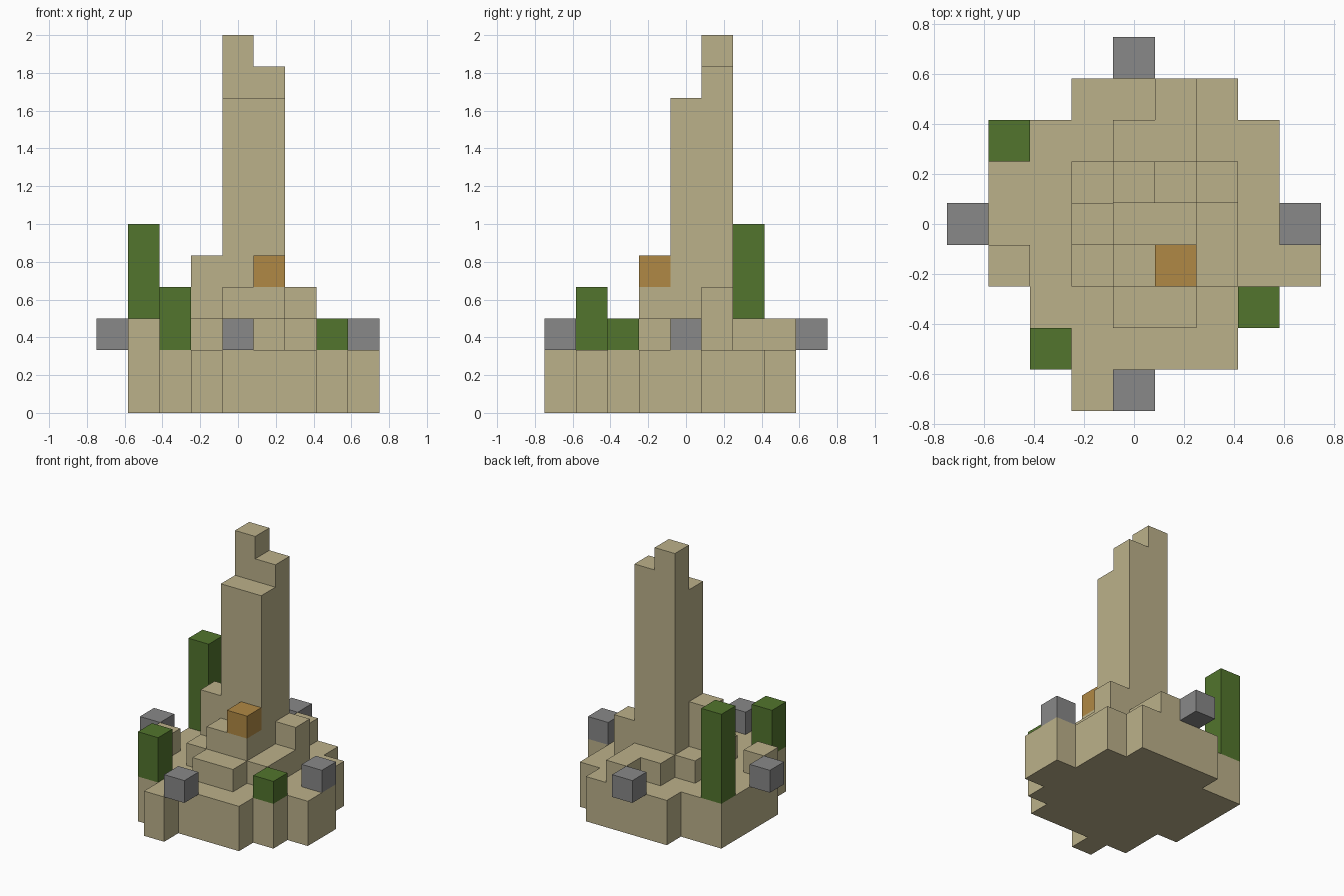
import bpy
import bmesh
from math import radians
from mathutils import Vector

cube = bpy.data.objects.get("Cube")
if cube:
    bpy.data.objects.remove(cube, do_unlink=True)

U = 1 / 6  # edge of one block


def material(name, rgb):
    m = bpy.data.materials.new(name)
    m.use_nodes = True
    colour = (*rgb, 1)
    m.diffuse_color = colour
    m.node_tree.nodes["Principled BSDF"].inputs["Base Color"].default_value = colour
    return m


sandstone = material("sandstone", (0.50, 0.44, 0.255))
leaf = material("leaf_green", (0.084, 0.178, 0.026))
stone = material("stone_grey", (0.246, 0.246, 0.246))
amber = material("amber", (0.434, 0.25, 0.058))


def span(x0, x1, y0, y1, z0, z1):
    """Block cells from x0..x1 and y0..y1 inclusive, levels z0 up to z1."""
    return {(x, y, z) for x in range(x0, x1 + 1)
            for y in range(y0, y1 + 1) for z in range(z0, z1)}


def part(name, mat, *spans):
    """Outer shell of the joined cells, with flat areas merged."""
    cells = set().union(*(span(*s) for s in spans))
    bm = bmesh.new()
    for cell in cells:
        centre = Vector(cell) + Vector((0, 0, 0.5))
        for axis in range(3):
            for sign in (-1, 1):
                n = Vector((0, 0, 0))
                n[axis] = sign
                if tuple(int(c) for c in Vector(cell) + n) in cells:
                    continue
                a = Vector((0, 0, 0))
                a[(axis + 1) % 3] = 0.5
                b = n.cross(a)
                mid = centre + n / 2
                corners = (mid - a - b, mid + a - b, mid + a + b, mid - a + b)
                bm.faces.new([bm.verts.new(c * U) for c in corners])
    bmesh.ops.remove_doubles(bm, verts=bm.verts, dist=0.001)
    bmesh.ops.dissolve_limit(bm, angle_limit=radians(1),
                             verts=bm.verts, edges=bm.edges)
    mesh = bpy.data.meshes.new(name)
    bm.to_mesh(mesh)
    bm.free()
    mesh.materials.append(mat)
    bpy.context.collection.objects.link(bpy.data.objects.new(name, mesh))


# Stepped foundation
part("base", sandstone,
     (-1, 2, 3, 3, 0, 2), (-3, 3, 0, 2, 0, 2), (-3, 3, -1, -1, 0, 2),
     (-2, 3, -2, -2, 0, 2), (-2, 2, -3, -3, 0, 2),
     (-1, -1, -4, -4, 0, 2), (4, 4, -1, 0, 0, 2))

# Raised ledges around the tower
part("terrace", sandstone,
     (-1, 2, -1, 1, 2, 3), (0, 1, -2, -2, 2, 3), (0, 1, 2, 2, 2, 3),
     (1, 1, 3, 3, 2, 3), (0, 1, -1, -1, 3, 4), (2, 2, 1, 1, 3, 4),
     (-1, -1, 0, 0, 3, 5))
part("corner_block", sandstone, (-3, -3, -1, -1, 2, 3))

# Tower with stepped top
part("tower", sandstone,
     (0, 1, 0, 1, 3, 10), (0, 1, 1, 1, 10, 11), (0, 0, 1, 1, 11, 12))

# Plants
part("tall_plant", leaf, (-3, -3, 2, 2, 2, 6))
part("medium_plant", leaf, (-2, -2, -3, -3, 2, 4))
part("small_plant", leaf, (3, 3, -2, -2, 2, 3))

# One stone on each side
for side, x, y in (("front", 0, -4), ("back", 0, 4),
                   ("left", 4, 0), ("right", -4, 0)):
    part(side + "_stone", stone, (x, x, y, y, 2, 3))

# Amber block before the tower
part("amber_block", amber, (1, 1, -1, -1, 4, 5))
